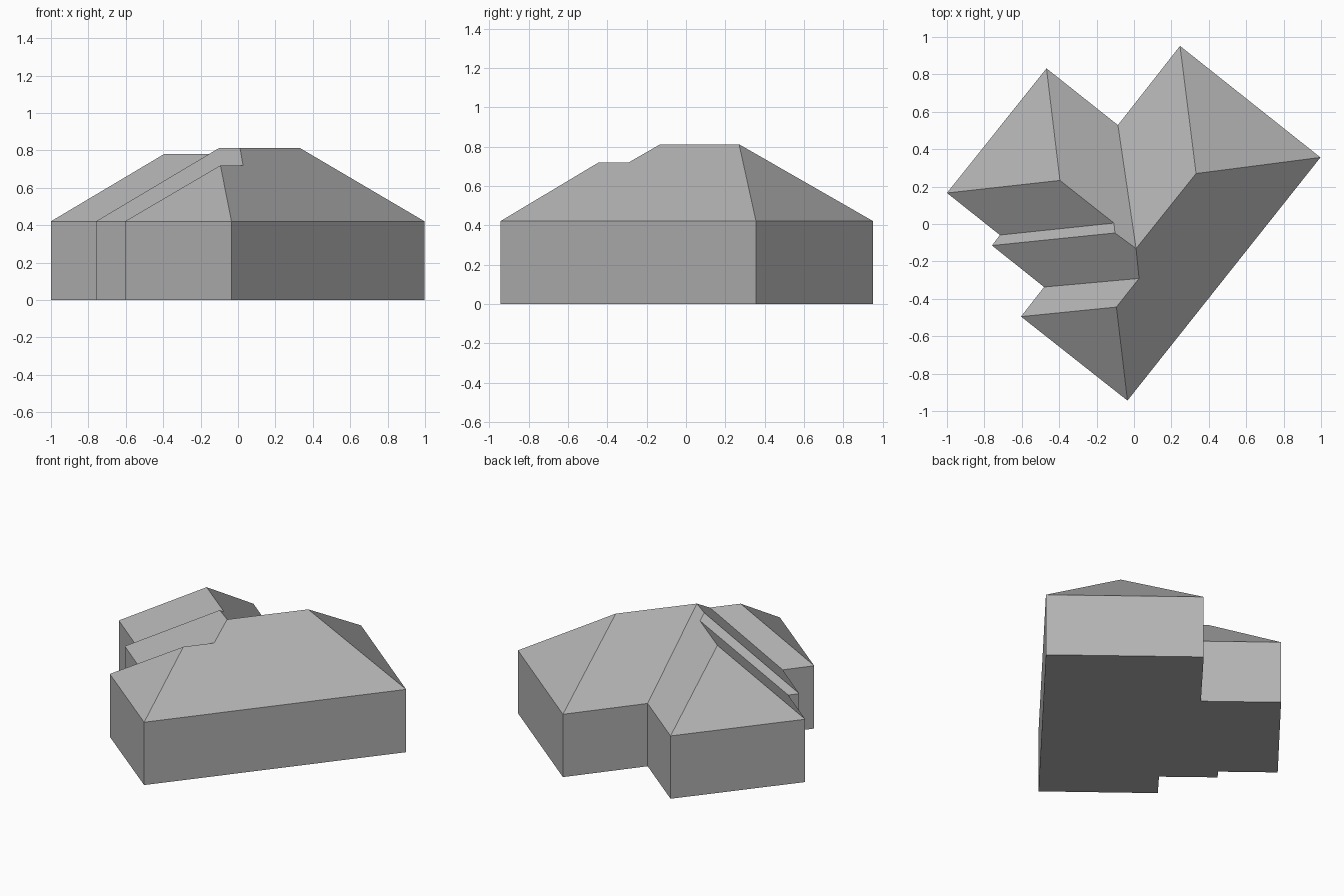
import bpy
import bmesh

cube = bpy.data.objects.get("Cube")
if cube:
    bpy.data.objects.remove(cube, do_unlink=True)

EAVE, HIGH, MID, LOW = 0.421, 0.812, 0.78, 0.72

grey = bpy.data.materials.new("plain_grey")
grey.use_nodes = True
colour = (0.45, 0.45, 0.45, 1)
grey.diffuse_color = colour
grey.node_tree.nodes["Principled BSDF"].inputs["Base Color"].default_value = colour

# Footprint corners, clockwise from above
corners = dict(
    A=(-1.0, .166), B=(-.468, .832), C=(-.086, .529), D=(.246, .952),
    E=(.997, .356), F=(-.035, -.944), G=(-.604, -.495), H=(-.481, -.337),
    I=(-.759, -.115), J=(-.717, -.059))

# Roof points: main ridge m-n, front ridge p-q, side wing ridge u-v, its step w
points = {name: (x, y, EAVE) for name, (x, y) in corners.items()}
points.update(
    m=(.332, .27, HIGH), n=(.011, -.131, HIGH), w=(-.102, -.048, HIGH),
    p=(.027, -.291, LOW), q=(-.094, -.444, LOW),
    u=(-.396, .233, MID), v=(-.107, .005, MID))

# Each slope starts on its eave and runs clockwise along the ridges
slopes = "ABu BCnwvu CDmn DEm EFqpnm FGq GHpq HIwnp IJvw JAuv".split()


def add_object(name, bm):
    mesh = bpy.data.meshes.new(name)
    bm.normal_update()
    bm.to_mesh(mesh)
    bm.free()
    mesh.materials.append(grey)
    obj = bpy.data.objects.new(name, mesh)
    bpy.context.collection.objects.link(obj)
    return obj


# Hipped roof
bm = bmesh.new()
verts = {name: bm.verts.new(co) for name, co in points.items()}
for slope in slopes:
    bm.faces.new([verts[c] for c in reversed(slope)])
add_object("hipped_roof", bm)

# Walls and floor
bm = bmesh.new()
floor = [bm.verts.new((x, y, 0)) for x, y in corners.values()]
eaves = [bm.verts.new((x, y, EAVE)) for x, y in corners.values()]
bm.faces.new(floor)
for i in range(len(floor)):
    j = (i + 1) % len(floor)
    bm.faces.new((floor[j], floor[i], eaves[i], eaves[j]))
add_object("walls", bm)
